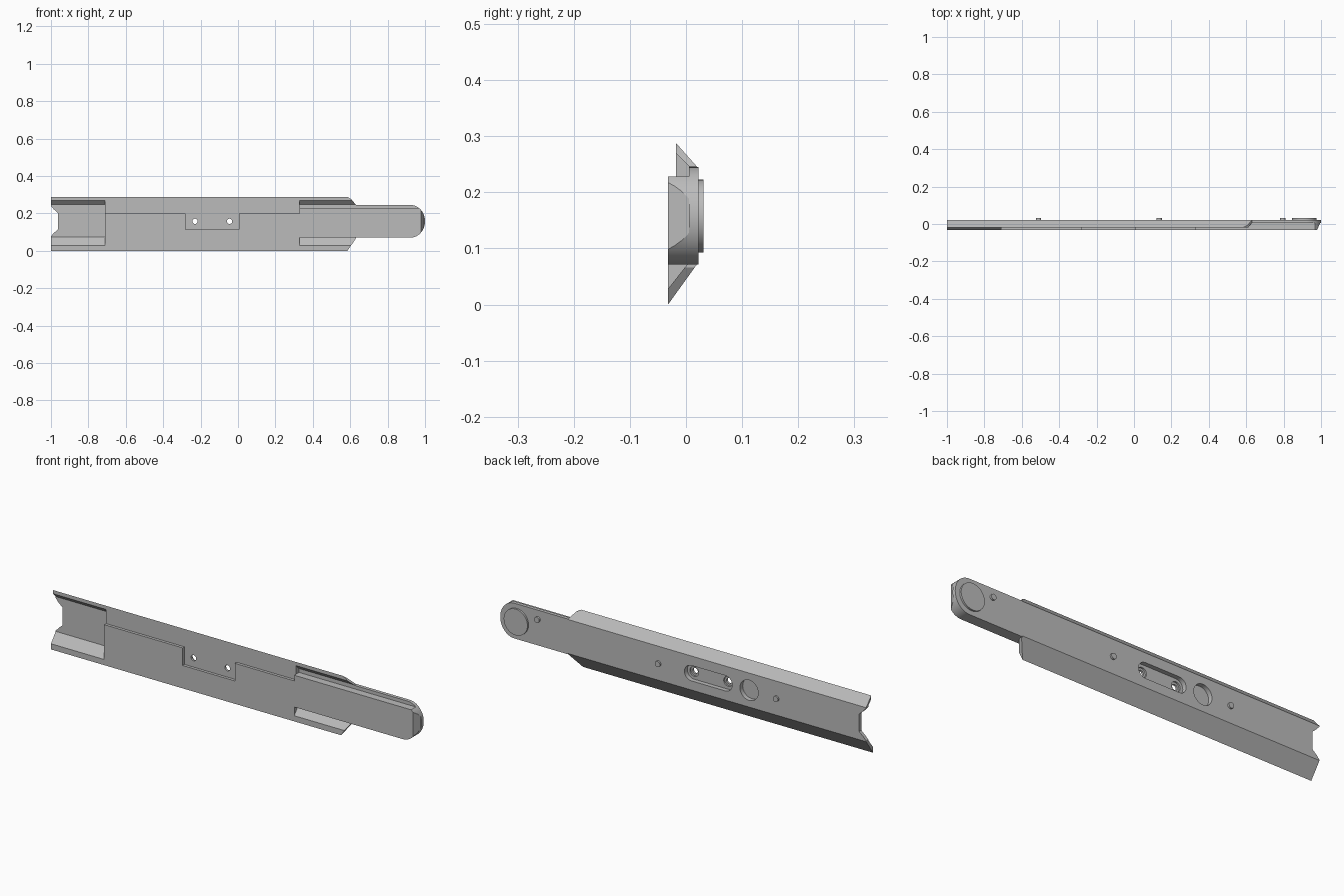
import bpy, bmesh, math
from mathutils import Vector

cube = bpy.data.objects.get("Cube")
if cube:
    bpy.data.objects.remove(cube, do_unlink=True)

grey = bpy.data.materials.new("plain grey")
grey.use_nodes = True
GREY = (0.5, 0.5, 0.5, 1)
grey.diffuse_color = GREY
grey.node_tree.nodes["Principled BSDF"].inputs["Base Color"].default_value = GREY

MID = 0.158                              # height of the centre line
FRONT, STEP, FLOOR, BACK = -0.032, -0.018, 0.005, 0.022


def prism(name, points, axis, start, end):
    """Extrude a 2D outline along x (points y,z), y (points x,z) or z (points x,y)."""
    place = {"x": lambda a, b: (start, a, b),
             "y": lambda a, b: (a, start, b),
             "z": lambda a, b: (a, b, start)}[axis]
    bm = bmesh.new()
    face = bm.faces.new([bm.verts.new(place(*p)) for p in points])
    moved = bmesh.ops.extrude_face_region(bm, geom=[face])["geom"]
    offset = Vector((axis == "x", axis == "y", axis == "z")) * (end - start)
    bmesh.ops.translate(bm, verts=[v for v in moved if isinstance(v, bmesh.types.BMVert)], vec=offset)
    bmesh.ops.recalc_face_normals(bm, faces=bm.faces[:])
    mesh = bpy.data.meshes.new(name)
    bm.to_mesh(mesh)
    bm.free()
    mesh.materials.append(grey)
    obj = bpy.data.objects.new(name, mesh)
    bpy.context.collection.objects.link(obj)
    return obj


def arc(x, z, rx, rz, first, last, steps):
    angles = [math.radians(first + (last - first) * i / steps) for i in range(steps + 1)]
    return [(x + rx * math.cos(a), z + rz * math.sin(a)) for a in angles]


def disc(name, x, z, radius, start, end):
    return prism(name, arc(x, z, radius, radius, 0, 360, 32)[:-1], "y", start, end)


def box(name, x0, x1, z0, z1, y0, y1):
    return prism(name, [(x0, z0), (x1, z0), (x1, z1), (x0, z1)], "y", y0, y1)


def cut(obj, cutter):
    cutter.hide_render = True
    mod = obj.modifiers.new("cut", "BOOLEAN")
    mod.operation, mod.solver, mod.object = "DIFFERENCE", "EXACT", cutter
    bpy.context.view_layer.objects.active = obj
    bpy.ops.object.modifier_apply(modifier=mod.name)
    bpy.data.objects.remove(cutter, do_unlink=True)


# Main rail with slanted flanges and a stepped front face
rail = prism("rail", [(FRONT, 0), (BACK, 0.075), (BACK, 0.243), (STEP, 0.288),
                      (STEP, 0.2), (FRONT, 0.2)], "x", -1, 0.63)

# Open channels at both ends
channel = [(-0.05, 0.005), (FLOOR, 0.075), (FLOOR, 0.247), (-0.05, 0.302)]
for x0, x1 in ((-1.1, -0.71), (0.33, 0.7)):
    cut(rail, prism("channel_cutter", channel, "x", x0, x1))

# Slanted flange corners beside the tongue
cut(rail, prism("top_corner_cutter", [(0.575, 0.3), (0.585, 0.288), (0.605, 0.277),
                                      (0.63, 0.246), (0.7, 0.246), (0.7, 0.3)], "y", -0.1, 0.1))
cut(rail, prism("bottom_corner_cutter", [(0.575, -0.01), (0.585, 0), (0.63, 0.066),
                                         (0.7, 0.066), (0.7, -0.01)], "y", -0.1, 0.1))

# End notch in the channel floor
cut(rail, prism("notch_cutter", [(-1.1, 0.24), (-1, 0.24), (-0.985, 0.222), (-0.962, 0.202),
                                 (-0.962, 0.115), (-0.985, 0.095), (-1, 0.078), (-1.1, 0.078)],
                "y", -0.001, 0.1))

# Front recess, screw holes, back slot and round pocket
cut(rail, box("recess_cutter", -0.28, 0.005, 0.113, 0.21, -0.1, STEP))
slot = arc(-0.045, MID, 0.038, 0.038, -90, 90, 12) + arc(-0.23, MID, 0.038, 0.038, 90, 270, 12)
cut(rail, prism("slot_cutter", slot, "y", 0, 0.1))
for x in (-0.23, -0.045):
    cut(rail, disc("counterbore_cutter", x, MID, 0.024, -0.008, 0.05))
    cut(rail, disc("screw_hole_cutter", x, MID, 0.014, -0.1, 0.05))
cut(rail, disc("pocket_cutter", -0.36, MID, 0.05, 0, 0.1))

# Tongue: a rounded back plate and a front block with a slanted tip
tip = arc(0.923, MID, 0.077, 0.087, -90, 90, 24)
plate = prism("tongue_plate", [(0.63, MID + 0.087), (0.63, MID - 0.087)] + tip, "y", FLOOR, BACK)
block = prism("tongue_block", [(0.33, MID + 0.087), (0.33, MID - 0.087)] + tip, "y", FRONT, FLOOR)
cut(block, box("block_top_cutter", 0.2, 1.1, 0.228, 0.4, -0.1, 0.1))
cut(block, prism("tip_cutter", [(0.975, -0.04), (0.979, FRONT), (0.995, FLOOR), (0.998, 0.012),
                                (1.1, 0.012), (1.1, -0.04)], "z", -0.1, 0.5))

# Pivot disc and locating pins on the back
pivot = disc("pivot_disc", 0.91, MID, 0.065, BACK - 0.002, 0.031)
pins = [disc("locating_pin", x, z, 0.014, BACK - 0.002, 0.031)
        for x, z in ((0.795, 0.2), (0.135, MID), (-0.51, MID))]

# Smooth the round walls and keep the edges sharp
for obj in [rail, plate, block, pivot] + pins:
    bpy.ops.object.select_all(action="DESELECT")
    obj.select_set(True)
    bpy.context.view_layer.objects.active = obj
    bpy.ops.object.shade_smooth_by_angle(angle=math.radians(25))
